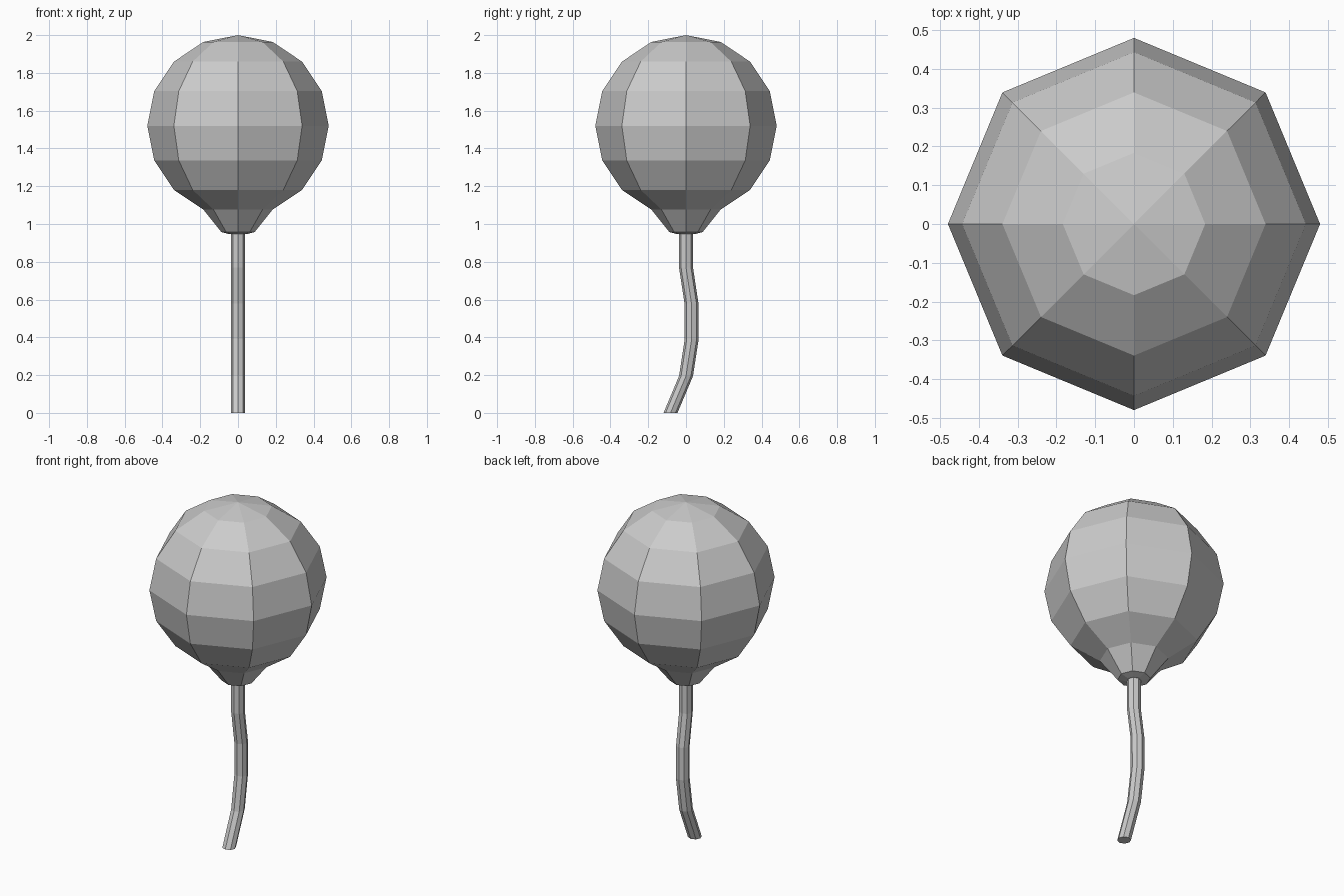
import bpy, bmesh
from math import sin, cos, pi, radians

if "Cube" in bpy.data.objects:
    bpy.data.objects.remove(bpy.data.objects["Cube"])

SIDES = 8


def ring(bm, r, y, z):
    return [bm.verts.new((r * cos(2 * pi * i / SIDES), y + r * sin(2 * pi * i / SIDES), z))
            for i in range(SIDES)]


def loft(name, sections, apex=None):
    """Join octagonal sections (radius, y, z) from bottom to top, flat shaded."""
    bm = bmesh.new()
    rings = [ring(bm, *s) for s in sections]
    for a, b in zip(rings, rings[1:]):
        for i in range(SIDES):
            j = (i + 1) % SIDES
            bm.faces.new((a[i], a[j], b[j], b[i]))
    bm.faces.new(rings[0][::-1])
    top = rings[-1]
    if apex is None:
        bm.faces.new(top)
    else:
        tip = bm.verts.new((0, 0, apex))
        for i in range(SIDES):
            bm.faces.new((top[i], top[(i + 1) % SIDES], tip))
    bmesh.ops.recalc_face_normals(bm, faces=bm.faces)
    mesh = bpy.data.meshes.new(name)
    bm.to_mesh(mesh)
    bm.free()
    obj = bpy.data.objects.new(name, mesh)
    bpy.context.collection.objects.link(obj)
    return obj


# Balloon: low-poly sphere with its bottom pulled into a neck
R, CZ = 0.48, 1.52
neck = [(0.045, 0, 0.946), (0.088, 0, 0.957)]
sphere = [(R * cos(radians(a)), 0, CZ + R * sin(radians(a)))
          for a in (-67.5, -45, -22.5, 0, 22.5, 45, 67.5)]
loft("balloon", neck + sphere, apex=CZ + R)

# String: thin wavy tube with horizontal sections
path = [(-0.082, 0), (0, 0.195), (0.03, 0.39), (0.029, 0.58), (0, 0.77), (0, 0.95)]
loft("string", [(0.037, y, z) for y, z in path])
